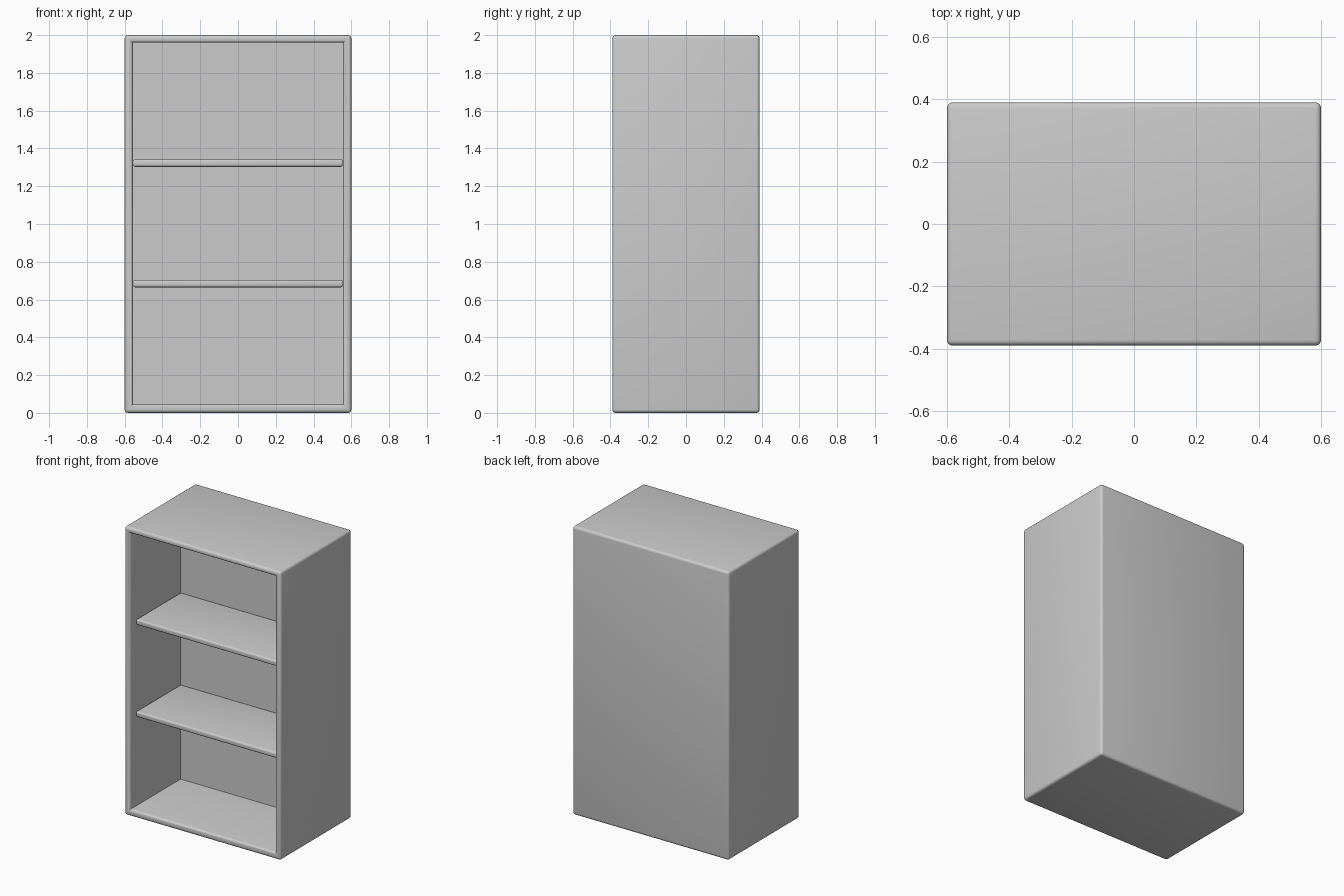
import bpy, bmesh
from mathutils import Vector

if "Cube" in bpy.data.objects:
    bpy.data.objects.remove(bpy.data.objects["Cube"])


def add_box(bm, lo, hi):
    lo, hi = Vector(lo), Vector(hi)
    verts = bmesh.ops.create_cube(bm, size=1)["verts"]
    for v in verts:
        v.co = Vector([(lo[i] + hi[i]) / 2 + v.co[i] * (hi[i] - lo[i]) for i in range(3)])


def finish(bm, name):
    bmesh.ops.recalc_face_normals(bm, faces=bm.faces)
    mesh = bpy.data.meshes.new(name)
    bm.to_mesh(mesh)
    bm.free()
    ob = bpy.data.objects.new(name, mesh)
    bpy.context.collection.objects.link(ob)
    bpy.ops.object.select_all(action='DESELECT')
    ob.select_set(True)
    bpy.context.view_layer.objects.active = ob
    bpy.ops.object.shade_smooth_by_angle(angle=0.7)
    return ob


def bevel(bm, edges, width):
    bmesh.ops.bevel(bm, geom=edges, offset=width, segments=4, profile=0.5,
                    affect='EDGES', clamp_overlap=True)


BACK, INNER_X = 0.165, 0.556

# Cabinet shell: solid box with a deep cavity pushed in from the front
bm = bmesh.new()
add_box(bm, (-0.6, -0.39, 0), (0.6, 0.39, 2))
outer = list(bm.edges)
front = min(bm.faces, key=lambda f: f.calc_center_median().y)
bmesh.ops.inset_region(bm, faces=[front], thickness=0.044)
for v in front.verts:
    v.co.x = INNER_X if v.co.x > 0 else -INNER_X
    v.co.z = 1.96 if v.co.z > 1 else 0.046
rim = list(front.edges)
cavity = bmesh.ops.extrude_discrete_faces(bm, faces=[front])["faces"][0]
for v in cavity.verts:
    v.co.y = BACK
bevel(bm, outer + rim, 0.018)
finish(bm, "cabinet_shell")

# Shelves, set back from the front rim, with rounded edges
for name, z in (("lower_shelf", 0.665), ("upper_shelf", 1.303)):
    bm = bmesh.new()
    add_box(bm, (-INNER_X, -0.328, z), (INNER_X, BACK, z + 0.039))
    bevel(bm, list(bm.edges), 0.012)
    finish(bm, name)
